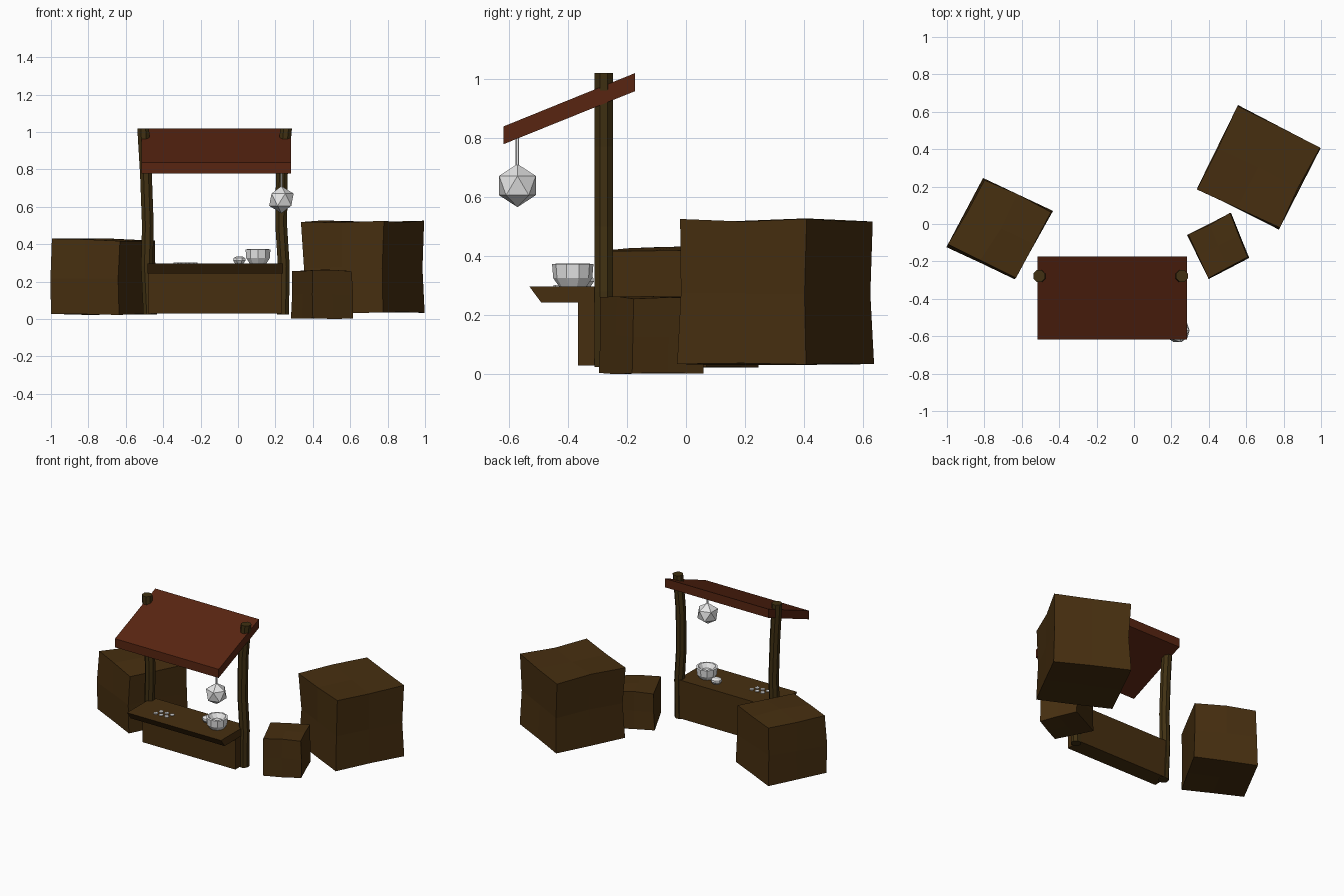
import bpy, bmesh, math, random
from mathutils import Vector

if "Cube" in bpy.data.objects:
    bpy.data.objects.remove(bpy.data.objects["Cube"])

random.seed(4)


def material(name, rgb):
    m = bpy.data.materials.new(name)
    m.diffuse_color = (*rgb, 1)
    m.use_nodes = True
    m.node_tree.nodes["Principled BSDF"].inputs["Base Color"].default_value = m.diffuse_color
    return m


CRATE = material("crate brown", (0.062, 0.028, 0.005))
POST = material("post brown", (0.052, 0.030, 0.006))
RED = material("roof red", (0.098, 0.0185, 0.0056))
GREY = material("pale grey", (0.8, 0.8, 0.8))


def finish(bm, name, mat):
    bmesh.ops.recalc_face_normals(bm, faces=bm.faces)
    me = bpy.data.meshes.new(name)
    bm.to_mesh(me)
    bm.free()
    me.materials.append(mat)
    ob = bpy.data.objects.new(name, me)
    bpy.context.collection.objects.link(ob)
    return ob


def prism(name, mat, profile, x0, x1):
    """Extrude a (y, z) profile along x."""
    bm = bmesh.new()
    a = [bm.verts.new((x0, y, z)) for y, z in profile]
    b = [bm.verts.new((x1, y, z)) for y, z in profile]
    bm.faces.new(a)
    bm.faces.new(b)
    for i in range(len(a)):
        j = (i + 1) % len(a)
        bm.faces.new((a[i], a[j], b[j], b[i]))
    return finish(bm, name, mat)


def tube(name, mat, rings, sides):
    """Loft round rings given as (x, y, z, radius)."""
    bm = bmesh.new()
    loops = []
    for x, y, z, r in rings:
        loops.append([bm.verts.new((x + r * math.cos((k + 0.5) * math.tau / sides),
                                    y + r * math.sin((k + 0.5) * math.tau / sides), z))
                      for k in range(sides)])
    for a, b in zip(loops, loops[1:]):
        for i in range(sides):
            j = (i + 1) % sides
            bm.faces.new((a[i], a[j], b[j], b[i]))
    bm.faces.new(loops[0])
    bm.faces.new(loops[-1])
    return finish(bm, name, mat)


def crate(name, corners, z0, z1, mid, top, jitter):
    """Wobbly box: plan corners, height range, scale of middle and top rings."""
    p = [Vector(c) for c in corners]
    centre = sum(p, Vector((0, 0))) / 4
    bm = bmesh.new()
    bmesh.ops.create_cube(bm, size=1)
    bmesh.ops.subdivide_edges(bm, edges=bm.edges[:], cuts=1, use_grid_fill=True)
    for v in bm.verts:
        u, w, t = (c + 0.5 for c in v.co)
        q = p[0].lerp(p[1], u).lerp(p[3].lerp(p[2], u), w)
        s = 1 if t < 0.25 else mid if t < 0.75 else top
        q = centre + (q - centre) * s
        j = [random.uniform(-jitter, jitter) for _ in range(3)]
        if t < 0.25:  # keep the footprint exact
            j = [0, 0, abs(j[2])]
        v.co = (q.x + j[0], q.y + j[1], z0 + (z1 - z0) * t + j[2])
    return finish(bm, name, CRATE)


# Crates
crate("large_crate", [(0.337, 0.19), (0.775, -0.03), (0.998, 0.406), (0.556, 0.636)],
      0.03, 0.52, 0.96, 0.985, 0.008)
crate("left_crate", [(-1.0, -0.118), (-0.636, -0.294), (-0.433, 0.07), (-0.807, 0.246)],
      0.02, 0.425, 0.985, 0.97, 0.008)
crate("small_crate", [(0.283, -0.059), (0.40, -0.294), (0.615, -0.182), (0.519, 0.059)],
      0.0, 0.26, 0.98, 0.985, 0.005)

# Counter: solid base and a top with a sloped front lip
prism("counter_base", CRATE, [(-0.365, 0.03), (-0.25, 0.03), (-0.25, 0.25), (-0.365, 0.25)],
      -0.48, 0.235)
prism("counter_top", CRATE, [(-0.53, 0.297), (-0.49, 0.243), (-0.25, 0.243), (-0.25, 0.297)],
      -0.485, 0.24)

# Crooked posts
heights = (0.025, 0.28, 0.5, 0.77, 1.018)
for name, xs in (("left_post", (-0.475, -0.487, -0.482, -0.492, -0.507)),
                 ("right_post", (0.241, 0.245, 0.231, 0.234, 0.257))):
    tube(name, POST, [(x, -0.278, z, 0.034) for x, z in zip(xs, heights)], 8)

# Sloping roof slab
prism("roof", RED, [(-0.617, 0.778), (-0.173, 0.957), (-0.173, 1.018), (-0.617, 0.838)],
      -0.517, 0.283)

# Hanging lantern
bm = bmesh.new()
bmesh.ops.create_icosphere(bm, subdivisions=1, radius=0.073)
bmesh.ops.translate(bm, verts=bm.verts, vec=(0.232, -0.57, 0.638))
finish(bm, "lantern", GREY)
tube("lantern_rod", GREY, [(0.232, -0.57, 0.70, 0.006), (0.232, -0.57, 0.82, 0.006)], 6)

# Bowl with a hollow, and a small cup beside it
bx, by = 0.107, -0.383
tube("bowl", GREY, [(bx, by, 0.296, 0.046), (bx, by, 0.325, 0.066), (bx, by, 0.372, 0.07),
                    (bx, by, 0.374, 0.056), (bx, by, 0.345, 0.035)], 10)
tube("small_cup", GREY, [(0.007, -0.345, 0.296, 0.024), (0.007, -0.345, 0.313, 0.036),
                         (0.007, -0.345, 0.326, 0.034), (0.007, -0.345, 0.334, 0.018)], 8)

# Coins on the counter
for i in range(3):
    for k in range(2):
        x, y = -0.33 + i * 0.042 + k * 0.015, -0.435 + k * 0.04
        tube("coin_%d" % (i * 2 + k + 1), GREY, [(x, y, 0.296, 0.015), (x, y, 0.302, 0.015)], 8)
